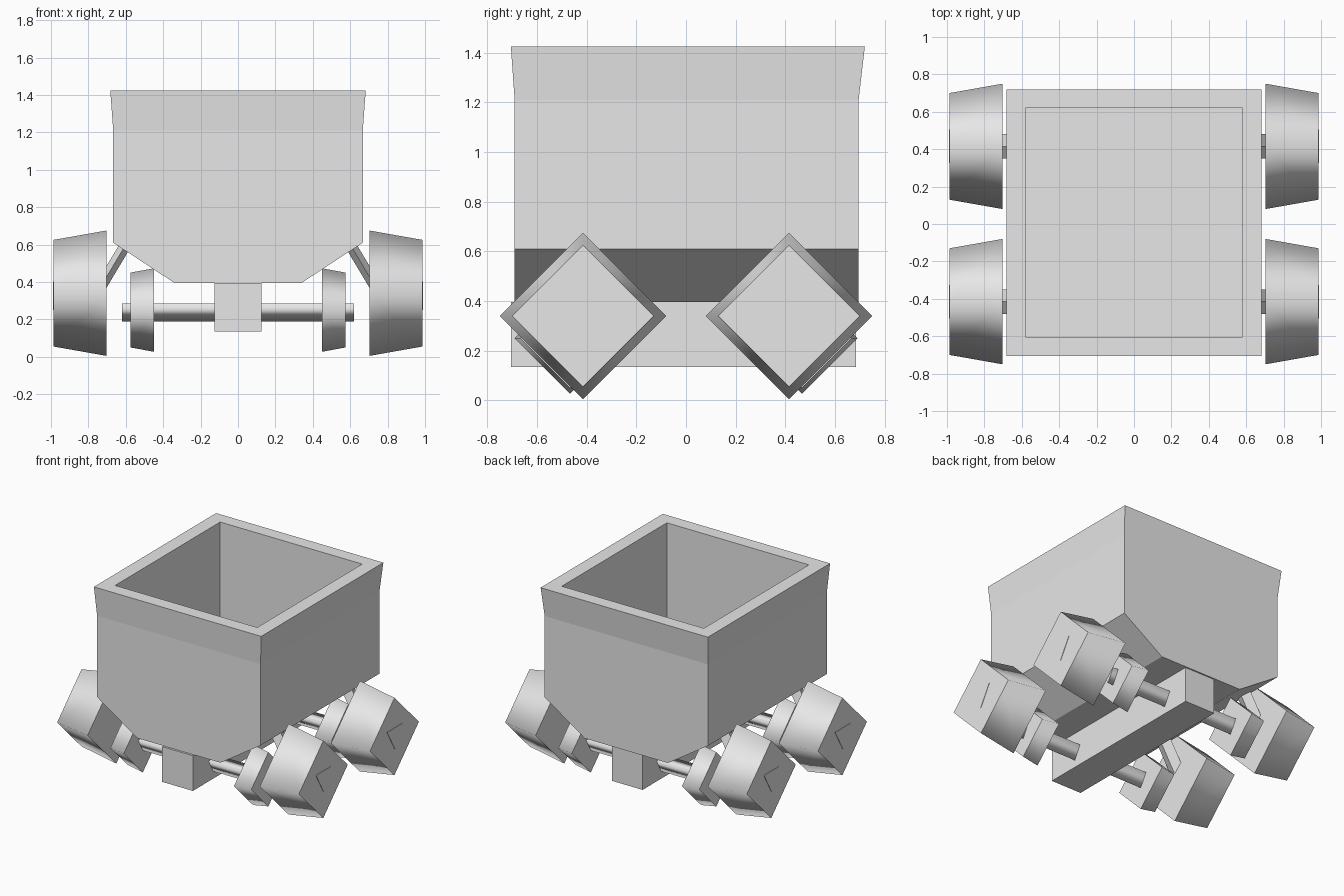
import bpy, bmesh
from math import pi, cos, sin
from mathutils import Vector

cube = bpy.data.objects.get("Cube")
if cube:
    bpy.data.objects.remove(cube)

grey = bpy.data.materials.new("plain_grey")
grey.use_nodes = True
grey.diffuse_color = (0.8, 0.8, 0.8, 1)
grey.node_tree.nodes["Principled BSDF"].inputs["Base Color"].default_value = (0.8, 0.8, 0.8, 1)


def loft(name, rings, smooth=False):
    """Skin equal-sized rings of points and cap both ends."""
    bm = bmesh.new()
    loops = [[bm.verts.new(p) for p in ring] for ring in rings]
    n = len(loops[0])
    for a, b in zip(loops, loops[1:]):
        for i in range(n):
            j = (i + 1) % n
            bm.faces.new((a[i], a[j], b[j], b[i])).smooth = smooth
    bm.faces.new(loops[0])
    bm.faces.new(loops[-1])
    bmesh.ops.recalc_face_normals(bm, faces=bm.faces[:])
    mesh = bpy.data.meshes.new(name)
    bm.to_mesh(mesh)
    bm.free()
    mesh.materials.append(grey)
    obj = bpy.data.objects.new(name, mesh)
    bpy.context.collection.objects.link(obj)
    return obj


def rect(hx, y0, y1, z):
    return [(-hx, y0, z), (hx, y0, z), (hx, y1, z), (-hx, y1, z)]


def ngon(x, y, z, radius, sides):
    """Ring in the yz plane with one corner pointing down."""
    turns = [2 * pi * i / sides for i in range(sides)]
    return [(x, y + radius * sin(t), z - radius * cos(t)) for t in turns]


def strut_ring(centre, direction, half_wide, half_thick):
    across = Vector((0, 1, 0))
    normal = across.cross(direction).normalized()
    return [centre + across * half_wide, centre + normal * half_thick,
            centre - across * half_wide, centre - normal * half_thick]


# Open hopper with tapered bottom, flared rim and hollow inside
loft("hopper", [
    rect(0.34, -0.69, 0.695, 0.395),
    rect(0.667, -0.69, 0.695, 0.61),
    rect(0.667, -0.69, 0.695, 1.21),
    rect(0.683, -0.705, 0.72, 1.425),
    rect(0.58, -0.605, 0.62, 1.425),
    rect(0.58, -0.605, 0.62, 0.61),
])

# Central beam under the hopper
loft("chassis_beam", [rect(0.125, -0.705, 0.685, 0.135),
                      rect(0.125, -0.705, 0.685, 0.395)])

for end, fy in (("front", -1), ("back", 1)):
    # Three-sided axle through the beam
    y = fy * 0.467
    loft(end + "_axle", [ngon(-0.62, y, 0.253, 0.064, 3),
                         ngon(0.62, y, 0.253, 0.064, 3)], True)
    for side, s in (("right", -1), ("left", 1)):
        tag = end + "_" + side
        # Small inner wheel on the axle
        loft(tag + "_inner_wheel", [ngon(s * 0.45, y, 0.25, 0.223, 4),
                                    ngon(s * 0.575, y, 0.25, 0.2, 4)], True)
        # Large outer wheel, wider on its inner side
        wy = fy * 0.415
        loft(tag + "_outer_wheel", [ngon(s * 0.703, wy, 0.34, 0.335, 4),
                                    ngon(s * 0.987, wy, 0.34, 0.285, 4)], True)
        # Triangular hub, barely proud of the wheel face
        loft(tag + "_hub", [ngon(s * 0.9, wy, 0.352, 0.103, 3),
                            ngon(s * 0.99, wy, 0.352, 0.103, 3)])
        # Slanted strut from the wheel up into the hopper wall
        low, high = Vector((s * 0.755, wy, 0.34)), Vector((s * 0.6, wy, 0.6))
        loft(tag + "_strut", [strut_ring(low, high - low, 0.065, 0.03),
                              strut_ring(high, high - low, 0.065, 0.03)])
